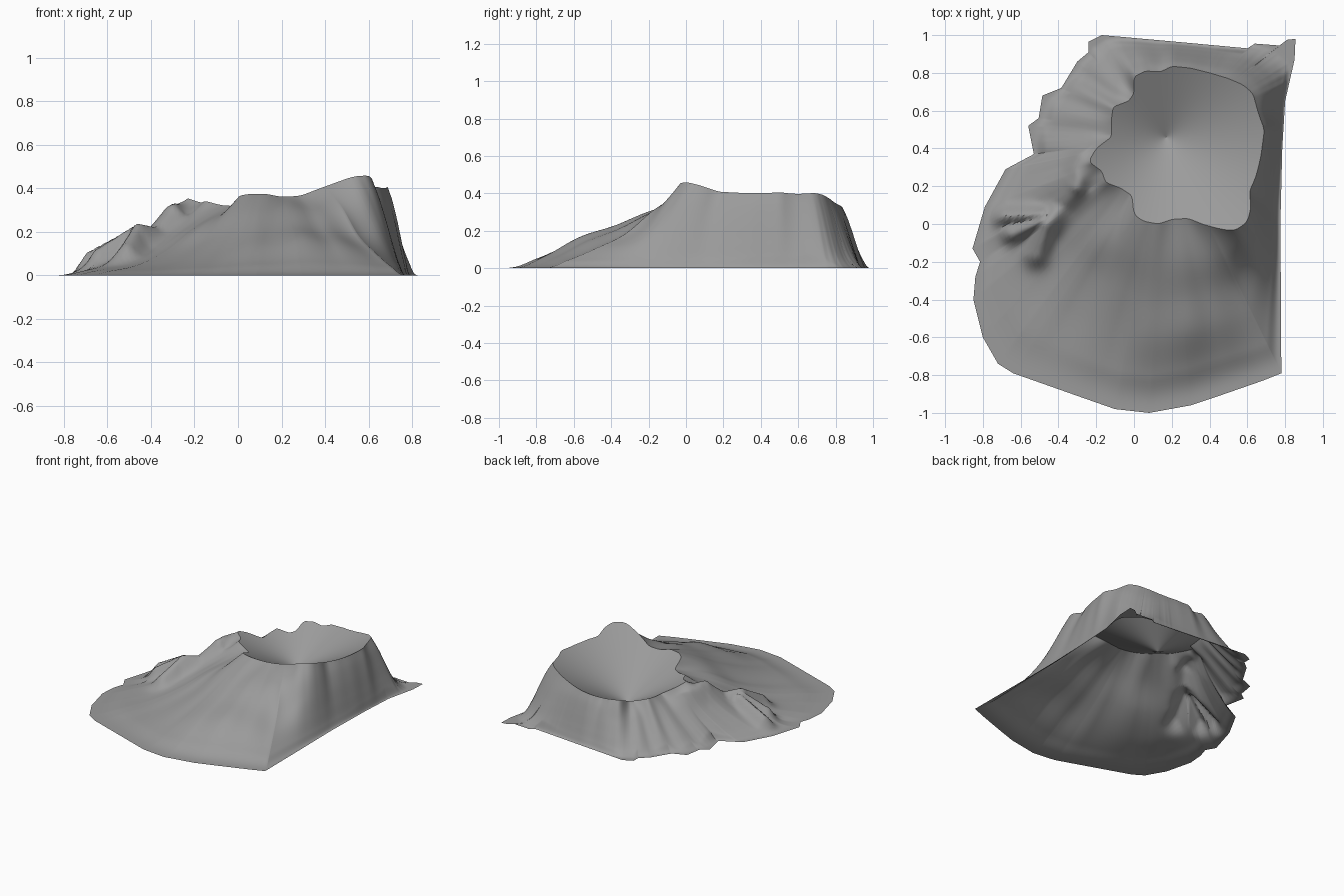
import bpy
from math import atan2, hypot, cos, sin, pi, radians, exp

if "Cube" in bpy.data.objects:
    bpy.data.objects.remove(bpy.data.objects["Cube"])

CX, CY, FLOOR, RISE = 0.17, 0.46, 0.13, 0.53      # crater cone: lowest point and steepness
N, RINGS = 400, 44

# crater rim seen from above: x, y
rim = [(.2, .835), (.3, .825), (.4, .8), (.5, .77), (.58, .735), (.63, .69), (.66, .58), (.69, .5),
       (.68, .42), (.67, .35), (.645, .25), (.61, .17), (.62, .09), (.6, .01), (.53, -.037),
       (.45, -.025), (.36, .0), (.29, .03), (.2, .025), (.13, .0), (.05, .015), (0, .05),
       (-.01, .15), (-.07, .19), (-.15, .22), (-.17, .28), (-.24, .33), (-.2, .4), (-.12, .46),
       (-.12, .55), (-.11, .62), (-.03, .65), (0, .69), (0, .78), (.06, .81), (.14, .805)]

# outline on the ground: x, y
edge = [(-.17, 1), (.2, .967), (.6, .93), (.64, .955), (.77, .945), (.81, .975), (.855, .98),
        (.85, .87), (.8, .65), (.785, .4), (.775, 0), (.778, -.4), (.78, -.79), (.68, -.83),
        (.45, -.91), (.3, -.96), (.08, -1), (-.1, -.98), (-.3, -.91), (-.64, -.79), (-.72, -.74),
        (-.8, -.6), (-.85, -.4), (-.84, -.28), (-.815, -.2), (-.855, -.13), (-.79, .09),
        (-.68, .29), (-.53, .37), (-.56, .52), (-.505, .56), (-.485, .68), (-.385, .72),
        (-.3, .86), (-.24, .91), (-.24, .965)]

# slope profile by direction: angle, share of rim height at 20/40/60/80 % of the way out
slopes = [(-159, .80, .54, .30, .10), (-145, .62, .38, .20, .07), (-130, .67, .34, .14, .06),
          (-120, .73, .38, .17, .06), (-105, .78, .50, .27, .10), (-94, .80, .57, .38, .14),
          (-83, .84, .62, .45, .16), (-75, .80, .56, .38, .14), (-64, .77, .45, .26, .10),
          (-48, .80, .56, .31, .10), (-25, .83, .61, .35, .11), (20, .83, .60, .34, .10),
          (38, .74, .45, .2, .06), (60, .82, .58, .32, .09), (90, .83, .60, .34, .10),
          (135, .78, .54, .31, .10), (180, .78, .54, .31, .10)]

# lava ridge and its fingers: start x y, end x y, crest height at each end, width
ridges = [(-.24, .33, -.30, .20, .35, .325, .07), (-.30, .20, -.38, .09, .325, .22, .075),
          (-.38, .09, -.46, .0, .22, .237, .07), (-.46, .0, -.51, -.16, .237, .145, .06),
          (-.48, .02, -.64, -.05, .225, .125, .05), (-.48, .05, -.72, .04, .22, .09, .045)]


def polar(points):
    return sorted((atan2(p[1] - CY, p[0] - CX), *p) for p in points)


def lookup(table, a):
    """Neighbouring entries of a table keyed by angle, wrapping round the circle."""
    ring = [(table[-1][0] - 2 * pi, *table[-1][1:])] + table + [(table[0][0] + 2 * pi, *table[0][1:])]
    for p, q in zip(ring, ring[1:]):
        if p[0] <= a <= q[0]:
            return p, q, (a - p[0]) / max(q[0] - p[0], 1e-6)


def radius(table, a):
    """Radius of a straight-sided outline in direction a."""
    p, q, _ = lookup(table, a)
    ax, ay, bx, by = p[1] - CX, p[2] - CY, q[1] - CX, q[2] - CY
    return (ax * by - ay * bx) / (cos(a) * (by - ay) - sin(a) * (bx - ax))


def average_radius(table, a, spread):
    rs = [radius(table, (a + radians(spread * d / 4) + pi) % (2 * pi) - pi) for d in range(-4, 5)]
    return sum(rs) / len(rs)


def ramp(v):
    v = max(0, min(1, v))
    return v * v * (3 - 2 * v)


def shares(a):
    p, q, f = lookup(slope_t, a)
    return [u + (v - u) * ramp(f) for u, v in zip(p[1:], q[1:])]


def profile(t, s):
    """Smooth curve through the slope shares."""
    if t >= 1:
        return 0
    k = [2 - s[0], 1.0, *s, 0.0, 0.0]
    i = int(t * 5)
    f = t * 5 - i
    a, b, c, d = k[i:i + 4]
    return max(0, b + .5 * f * (c - a + f * (2 * a - 5 * b + 4 * c - d + f * (3 * (b - c) + d - a))))


def ridge_lift(x, y, z):
    best = 0
    for x0, y0, x1, y1, h0, h1, w in ridges:
        dx, dy = x1 - x0, y1 - y0
        f = min(1, max(0, ((x - x0) * dx + (y - y0) * dy) / (dx * dx + dy * dy)))
        d = hypot(x - x0 - f * dx, y - y0 - f * dy)
        best = max(best, (h0 + (h1 - h0) * f - z) * exp(-(d / w) ** 2))
    return best


def gullies(a, t):
    """Radial furrows on the steep walls, stronger at the back left."""
    deg = a * 180 / pi
    back_left = exp(-((deg - 145) / 30) ** 2)
    right = exp(-((deg - 5) / 35) ** 2)
    return sin(pi * t) * (back_left * .009 * sin(a * 22) + right * .006 * sin(a * 19 + sin(a * 7)))


grey = bpy.data.materials.new("dark_rock")
grey.diffuse_color = (.33, .33, .33, 1)
grey.use_nodes = True
grey.node_tree.nodes["Principled BSDF"].inputs["Base Color"].default_value = grey.diffuse_color


def build(name, verts, faces, smooth):
    mesh = bpy.data.meshes.new(name)
    mesh.from_pydata(verts, [], faces)
    mesh.materials.append(grey)
    ob = bpy.data.objects.new(name, mesh)
    bpy.context.collection.objects.link(ob)
    if smooth:
        bpy.ops.object.select_all(action='DESELECT')
        ob.select_set(True)
        bpy.context.view_layer.objects.active = ob
        bpy.ops.object.shade_smooth_by_angle(angle=radians(50))


rim_t, edge_t = polar(rim), polar(edge)
slope_t = sorted((radians(s[0]), *s[1:]) for s in slopes)

# angles, with the outline corners kept exact
angles = sorted({round(-pi + 2 * pi * i / N, 5) for i in range(N)} | {round(e[0], 5) for e in edge_t})
M = len(angles)

# outer slopes; unevenness of the rim and of the outline dies out along the slope
verts = []
for a in angles:
    deg = a * 180 / pi
    r0, r1 = average_radius(rim_t, a, 2.5), radius(edge_t, a)
    rim_mean, foot_mean = average_radius(rim_t, a, 16), average_radius(edge_t, a, 13)
    s = shares(a)
    gentle = ramp(min((-58 - deg) / 15, (deg + 178) / 15))
    rough = ramp((deg + 30) / 30) if deg > -90 else ramp((-165 - deg) / 15)
    calm = max(gentle, .5 * ramp((deg - 85) / 30), .5 if deg < -160 else 0)
    for j in range(RINGS + 1):
        t = j / RINGS
        r = r0 + (r1 - r0) * t
        x, y = CX + r * cos(a), CY + r * sin(a)
        k = calm * ramp(t * 3)
        start = r0 + k * (rim_mean - r0)
        foot = r1 + rough * (foot_mean - r1)
        u = max(0, (r - start) / (foot - start))
        z = (FLOOR + RISE * start) * profile(u, s) + gullies(a, t)
        if x < 0:
            z += ridge_lift(x, y, z) * min(1, t * 6) * min(1, (1 - t) * 5)
        verts.append((x, y, max(0, z * ramp((1 - t) * 5))))
W = RINGS + 1
faces = [(i * W + j, i * W + j + 1, (i + 1) % M * W + j + 1, (i + 1) % M * W + j)
         for i in range(M) for j in range(RINGS)]
build("mountain_slopes", verts, faces, True)

# crater bowl: a faceted fan from the rim to the lowest point
bowl = [verts[i * W] for i in range(M)] + [(CX, CY, FLOOR)]
build("crater_bowl", bowl, [(i, (i + 1) % M, M) for i in range(M)], False)
